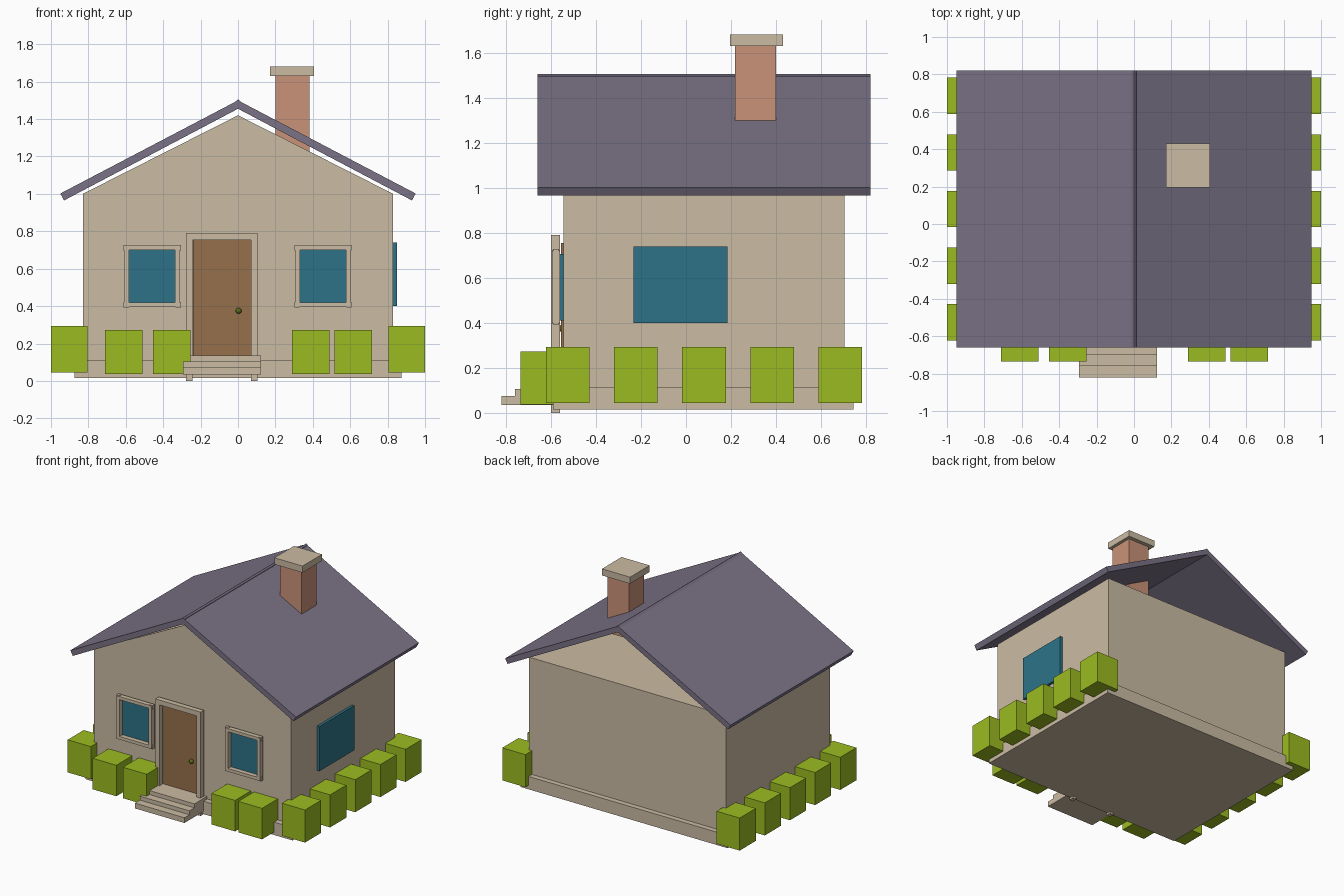
import bpy
from mathutils import Vector

if "Cube" in bpy.data.objects:
    bpy.data.objects.remove(bpy.data.objects["Cube"])


def material(name, r, g, b):
    m = bpy.data.materials.new(name)
    m.use_nodes = True
    m.diffuse_color = (r, g, b, 1)
    m.node_tree.nodes["Principled BSDF"].inputs["Base Color"].default_value = (r, g, b, 1)
    return m


STONE = material("beige_plaster", .60, .50, .37)
ROOF = material("slate_purple", .195, .168, .238)
BUSH = material("hedge_green", .33, .50, .015)
GLASS = material("teal_glass", .026, .171, .242)
WOOD = material("brown_wood", .305, .162, .07)
BRICK = material("terracotta", .584, .287, .188)
KNOB = material("olive_knob", .10, .16, .01)


def finish(name, mat):
    ob = bpy.context.object
    ob.name = name
    ob.data.materials.append(mat)
    return ob


def box(name, mat, x, y, z):
    """Box from (low, high) ranges on each axis."""
    bpy.ops.mesh.primitive_cube_add(size=1)
    ob = finish(name, mat)
    lo, hi = Vector((x[0], y[0], z[0])), Vector((x[1], y[1], z[1]))
    for v in ob.data.vertices:
        v.co = Vector(a * b for a, b in zip(v.co, hi - lo)) + (lo + hi) / 2
    return ob


def prism(name, mat, profile, y0, y1):
    """Extrude an x-z outline along y."""
    n = len(profile)
    verts = [(x, y, z) for y in (y0, y1) for x, z in profile]
    faces = [tuple(range(n)), tuple(reversed(range(n, 2 * n)))]
    faces += [(i, i + n, (i + 1) % n + n, (i + 1) % n) for i in range(n)]
    mesh = bpy.data.meshes.new(name)
    mesh.from_pydata(verts, [], faces)
    ob = bpy.data.objects.new(name, mesh)
    bpy.context.collection.objects.link(ob)
    mesh.materials.append(mat)
    return ob


# Body; the attic is open at the back, with a gable at the front only
box("foundation", STONE, (-.873, .873), (-.59, .745), (.015, .113))
box("walls", STONE, (-.83, .83), (-.545, .705), (.11, 1.0))
prism("front_gable", STONE, [(-.83, 1.0), (.83, 1.0), (0, 1.42)], -.545, -.535)

# Two roof slabs meeting at the ridge
for side, s in (("left", 1), ("right", -1)):
    outline = [(0, 1.455), (s * .93, .965), (s * .95, 1.002), (0, 1.5)]
    prism(side + "_roof_slab", ROOF, outline[::-s], -.66, .82)
prism("ridge_strip", ROOF, [(-.03, 1.48), (.015, 1.48), (.012, 1.497), (0, 1.505)], -.66, .82)

# Chimney
box("chimney", BRICK, (.2, .383), (.217, .4), (1.19, 1.635))
box("chimney_cap", STONE, (.17, .407), (.195, .43), (1.63, 1.68))

# Door with its frame and knob
box("door", WOOD, (-.24, .07), (-.555, -.54), (.13, .755))
box("door_frame_right", STONE, (-.277, -.243), (-.6, -.56), (0, .755))
box("door_frame_left", STONE, (.07, .105), (-.6, -.56), (0, .755))
box("door_frame_top", STONE, (-.277, .105), (-.6, -.56), (.753, .79))
bpy.ops.mesh.primitive_uv_sphere_add(segments=16, ring_count=8, radius=.016,
                                     location=(.003, -.565, .375))
finish("door_knob", KNOB)
bpy.ops.object.shade_smooth()

# Steps
for i, front in enumerate((-.82, -.76, -.7)):
    box(f"step_{i + 1}", STONE, (-.295, .123), (front, -.55),
        (.035 if i == 0 else .045 + .03 * i, .075 + .03 * i))

# Front windows: pane, four bars and corner blocks
for side, c in (("left", .455), ("right", -.459)):
    box(side + "_window_pane", GLASS, (c - .126, c + .126), (-.56, -.54), (.41, .705))
    for s in (-1, 1):
        e, h = c + s * .135, .56 + s * .152
        box(side + "_window_upright", STONE, (e - .012, e + .012), (-.595, -.56), (.4, .72))
        box(side + "_window_crossbar", STONE, (c - .14, c + .14), (-.595, -.56), (h - .012, h + .012))
        for t in (-1, 1):
            k = .56 + t * .152
            d = c + s * .139
            box(side + "_window_corner", STONE, (d - .014, d + .014),
                (-.59, -.565), (k - .015, k + .015))

# Large window on the left side only
box("side_window", GLASS, (.82, .85), (-.233, .185), (.4, .74))

# Hedges along both sides and the front
for s in (-1, 1):
    for i in range(5):
        y = -.525 + i * .3025
        x = sorted((s * .805, s))
        box("side_bush", BUSH, x, (y - .097, y + .097), (.045, .293))
for x in (-.61, -.355, .39, .617):
    box("front_bush", BUSH, (x - .1, x + .1), (-.735, -.54), (.037, .273))
